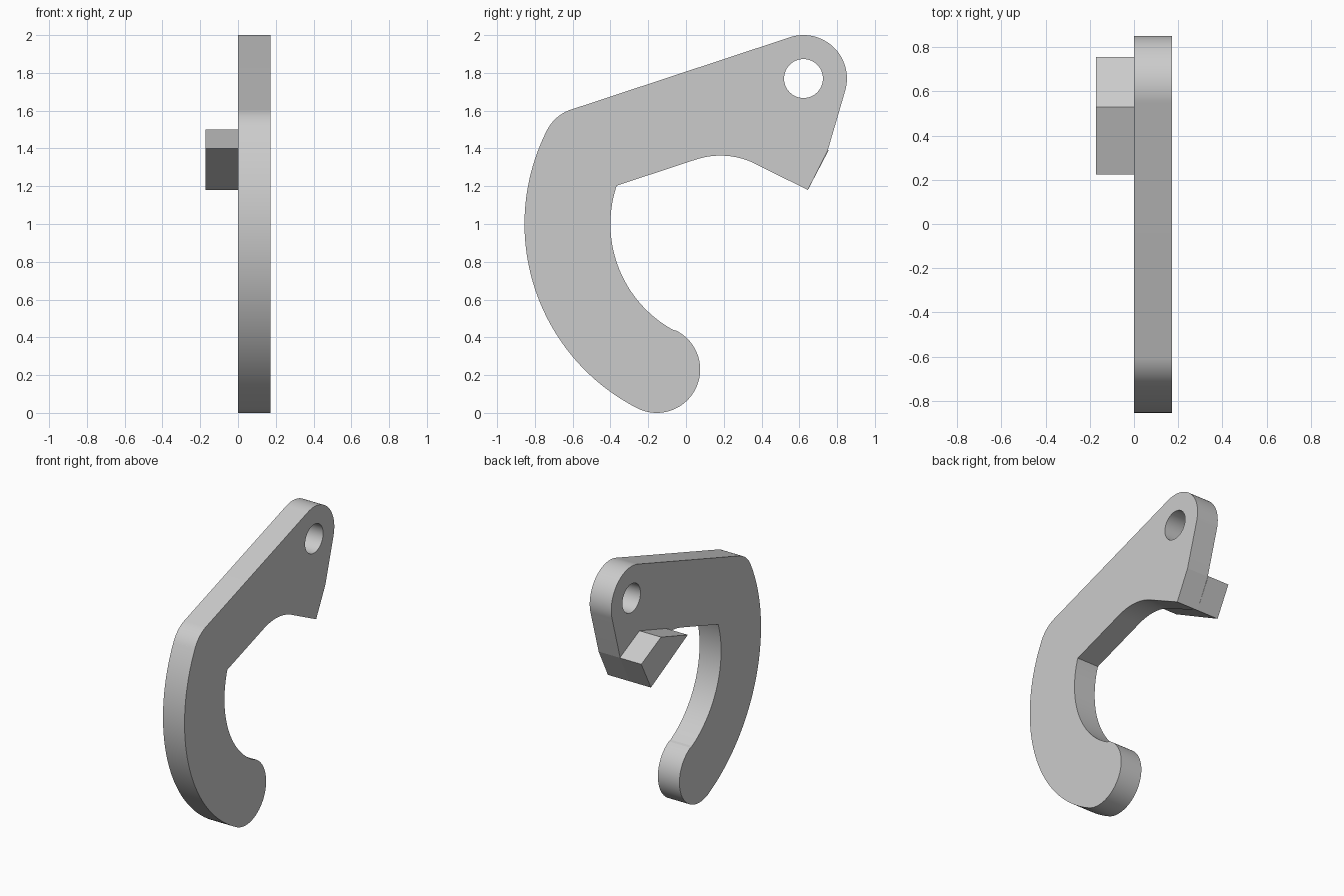
import bpy, bmesh
from math import cos, sin, radians

old = bpy.data.objects.get("Cube")
if old:
    bpy.data.objects.remove(old, do_unlink=True)

GREY = (0.6, 0.6, 0.6, 1.0)
mat = bpy.data.materials.new("plain grey")
mat.use_nodes = True
mat.diffuse_color = GREY
mat.node_tree.nodes["Principled BSDF"].inputs["Base Color"].default_value = GREY


def arc(centre, radius, start, end, steps=40):
    """Points in the y-z plane along an arc, angles in degrees."""
    angles = [radians(start + (end - start) * i / steps) for i in range(steps + 1)]
    return [(centre[0] + radius * cos(a), centre[1] + radius * sin(a)) for a in angles]


def prism(name, outline, x0, x1):
    """Extrude a y-z outline from x0 to x1."""
    bm = bmesh.new()
    face = bm.faces.new([bm.verts.new((x0, y, z)) for y, z in outline])
    result = bmesh.ops.extrude_face_region(bm, geom=[face], use_keep_orig=True)
    moved = [v for v in result["geom"] if isinstance(v, bmesh.types.BMVert)]
    bmesh.ops.translate(bm, verts=moved, vec=(x1 - x0, 0, 0))
    bmesh.ops.recalc_face_normals(bm, faces=bm.faces)
    mesh = bpy.data.meshes.new(name)
    bm.to_mesh(mesh)
    bm.free()
    mesh.materials.append(mat)
    obj = bpy.data.objects.new(name, mesh)
    bpy.context.collection.objects.link(obj)
    return obj


def activate(obj):
    bpy.ops.object.select_all(action='DESELECT')
    obj.select_set(True)
    bpy.context.view_layer.objects.active = obj


THICK = 0.172
pivot = (0.622, 1.77)
bend = (0.24, 1.0)

# Hook plate: pivot end, shoulder, curved arm, rounded tip, inner throat, jaw
outline = (
    arc(pivot, 0.23, -16, 108.4)
    + arc((-0.542, 1.399), 0.217, 108.4, 153)
    + arc(bend, 1.095, 153, 242.8, 64)
    + arc((-0.155, 0.23), 0.23, 242.8, 422.8, 48)[1:]
    + arc(bend, 0.64, 242.8, 161.5, 48)[1:]
    + arc((0.182, 0.947), 0.415, 108.4, 62.5)
    + [(0.645, 1.18), (0.75, 1.388)]
)
hook = prism("hook_plate", outline, 0, THICK)

# Pivot hole
cutter = prism("hole_cutter", arc(pivot, 0.103, 0, 360, 64)[:-1], -0.1, 0.3)
cutter.hide_render = True
cut = hook.modifiers.new("pivot_hole", 'BOOLEAN')
cut.operation = 'DIFFERENCE'
cut.solver = 'EXACT'
cut.object = cutter
activate(hook)
bpy.ops.object.modifier_apply(modifier=cut.name)
bpy.data.objects.remove(cutter, do_unlink=True)
bpy.ops.object.shade_smooth_by_angle(angle=radians(9))

# Side tab standing off the jaw
prism("side_tab", [(0.645, 1.18), (0.755, 1.39), (0.53, 1.5), (0.225, 1.40)], -THICK, 0)
